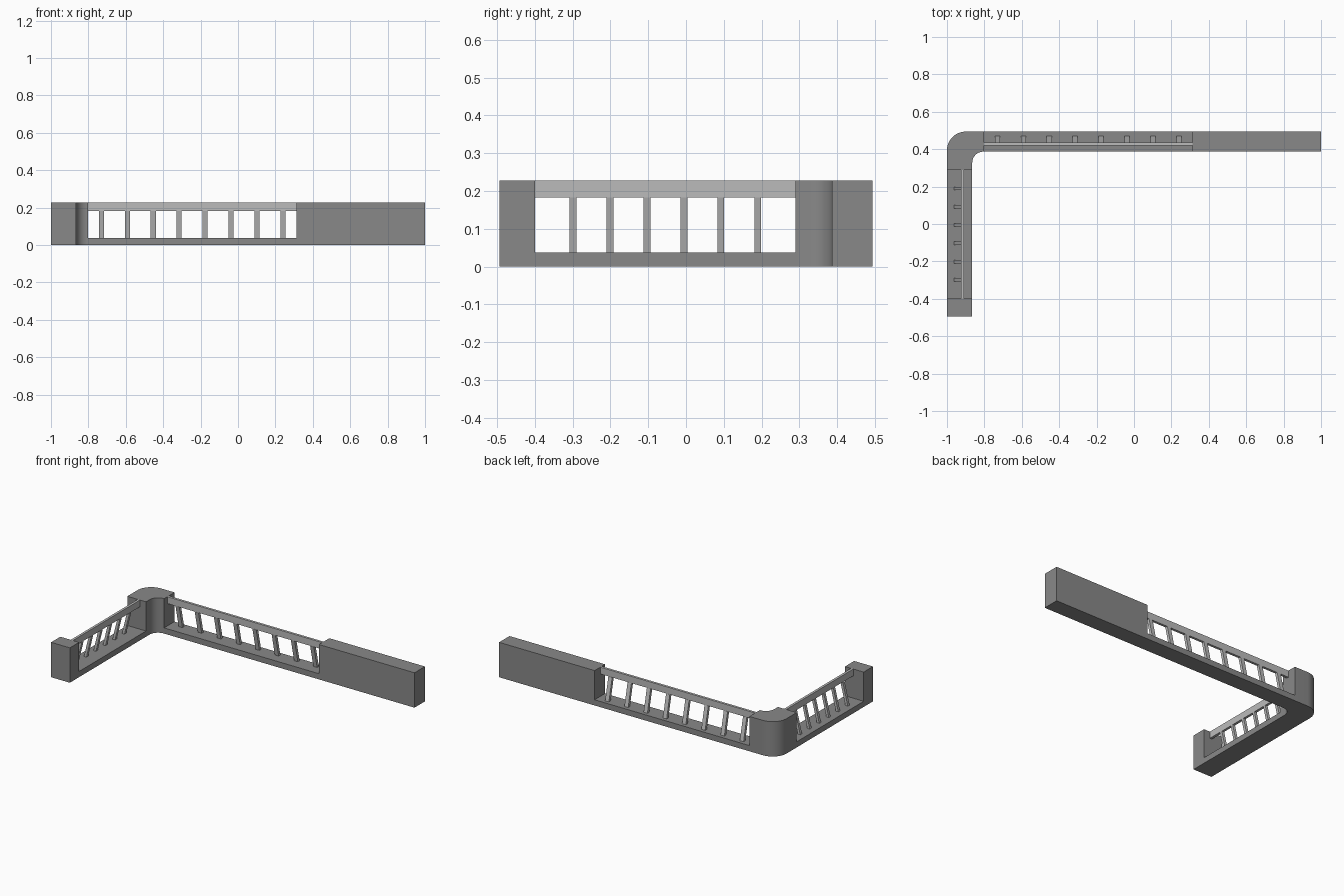
import bpy, bmesh, math
from mathutils import Vector

cube = bpy.data.objects.get("Cube")
if cube:
    bpy.data.objects.remove(cube, do_unlink=True)


def material(name, v):
    m = bpy.data.materials.new(name)
    m.use_nodes = True
    m.diffuse_color = (v, v, v, 1)
    m.node_tree.nodes["Principled BSDF"].inputs["Base Color"].default_value = (v, v, v, 1)
    return m


WALL = material("dark grey wall", 0.25)
RAIL = material("light grey rail", 0.50)


def prism(name, bottom, top, mat):
    """Solid between two matching outlines."""
    bm = bmesh.new()
    lo = [bm.verts.new(p) for p in bottom]
    hi = [bm.verts.new(p) for p in top]
    bm.faces.new(lo[::-1])
    bm.faces.new(hi)
    n = len(lo)
    for i in range(n):
        j = (i + 1) % n
        bm.faces.new((lo[i], lo[j], hi[j], hi[i]))
    bmesh.ops.recalc_face_normals(bm, faces=bm.faces)
    me = bpy.data.meshes.new(name)
    bm.to_mesh(me)
    bm.free()
    me.materials.append(mat)
    ob = bpy.data.objects.new(name, me)
    bpy.context.collection.objects.link(ob)
    return ob


def extrude(name, outline, z0, z1, mat):
    return prism(name, [(x, y, z0) for x, y in outline], [(x, y, z1) for x, y in outline], mat)


def rect(x0, x1, y0, y1):
    return [(x0, y0), (x1, y0), (x1, y1), (x0, y1)]


def arc(cx, cy, r, a0, a1, n=12):
    angles = [math.radians(a0 + (a1 - a0) * i / n) for i in range(n + 1)]
    return [(cx + r * math.cos(a), cy + r * math.sin(a)) for a in angles]


# Main measurements
H, BASE, RAIL_Z = 0.227, 0.037, 0.183
BACK, INNER_Y, INNER_X = 0.494, 0.387, -0.865
X0, X1 = -0.803, 0.312      # opening in the long arm
Y0, Y1 = -0.399, 0.29       # opening in the short arm
R_OUT, R_IN = 0.1, 0.06

# Solid wall blocks and low bases
extrude("long_wall_block", rect(X1, 1, INNER_Y, BACK), 0, H, WALL)
extrude("long_base", rect(X0, X1, INNER_Y, BACK), 0, BASE, WALL)
extrude("short_end_block", rect(-1, INNER_X, -BACK, Y0), 0, H, WALL)
extrude("short_base", rect(-1, INNER_X, Y0, Y1), 0, BASE, WALL)

# Rounded corner block
outline = [(-1, Y1), (INNER_X, Y1)]
outline += arc(INNER_X + R_IN, INNER_Y - R_IN, R_IN, 180, 90)
outline += [(X0, INNER_Y), (X0, BACK)]
outline += arc(-1 + R_OUT, BACK - R_OUT, R_OUT, 90, 180)
corner = extrude("corner_block", outline, 0, H, WALL)
bpy.context.view_layer.objects.active = corner
corner.select_set(True)
bpy.ops.object.shade_smooth_by_angle(angle=math.radians(30))
corner.select_set(False)

# Top rails
RAIL_Y, RAIL_X, HALF = 0.428, -0.917, 0.008
extrude("long_rail", rect(X0, X1, RAIL_Y - HALF, RAIL_Y + HALF), RAIL_Z, H, RAIL)
extrude("short_rail", rect(RAIL_X - HALF, RAIL_X + HALF, Y0, Y1), RAIL_Z, H, RAIL)


# Slanted balusters leaning inward from the base to the rail
def baluster(name, foot, head, hx, hy):
    def ring(c, z):
        return [(c[0] + x, c[1] + y, z) for x, y in rect(-hx, hx, -hy, hy)]
    prism(name, ring(foot, BASE), ring(head, RAIL_Z), RAIL)


for i in range(8):
    x = -0.73 + i * 0.1385
    baluster(f"long_baluster_{i + 1}", (x, 0.461), (x, RAIL_Y), 0.0135, 0.009)
for i in range(6):
    y = -0.299 + i * 0.0978
    baluster(f"short_baluster_{i + 1}", (-0.953, y), (RAIL_X, y), 0.009, 0.009)
